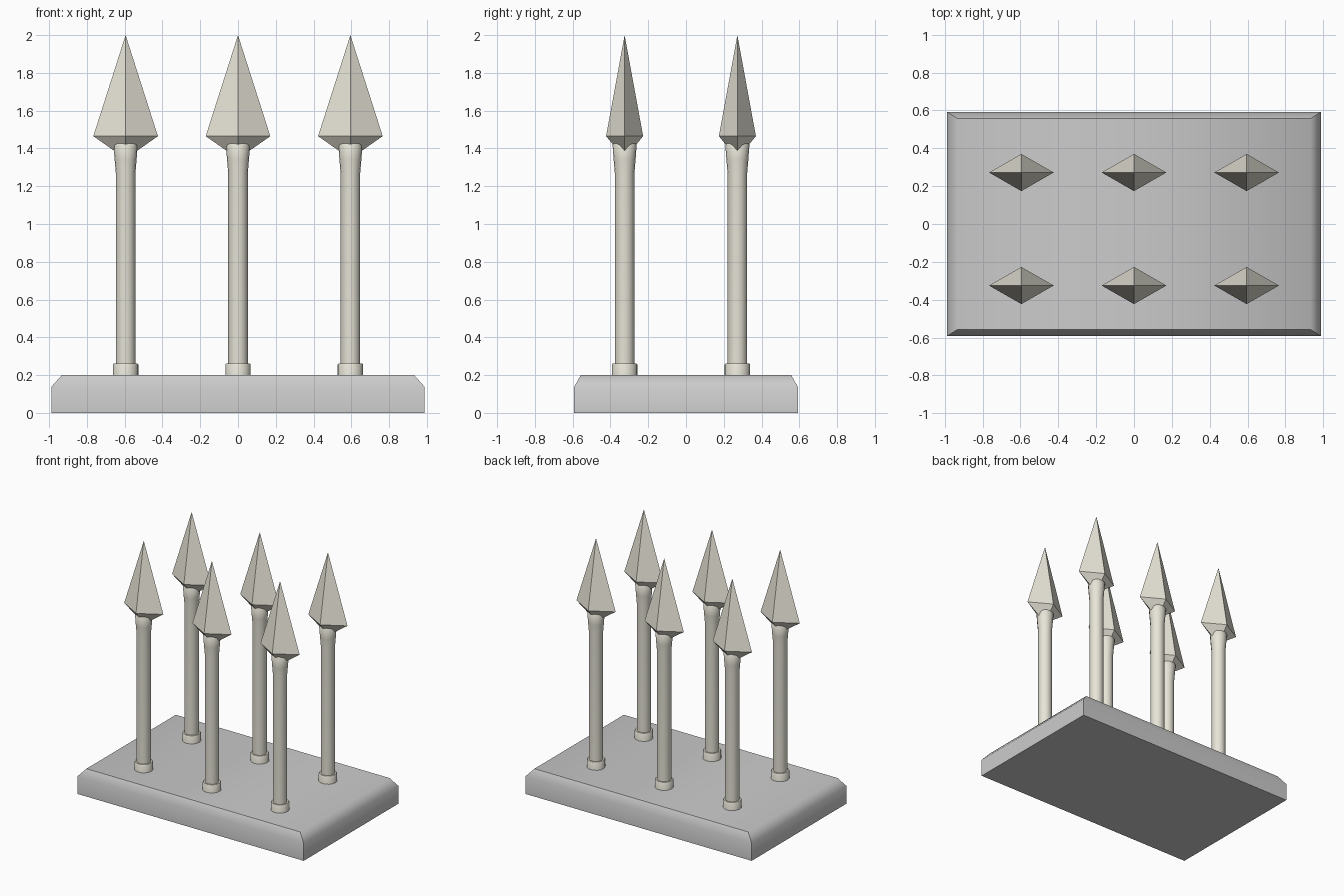
import bpy, bmesh, math

if "Cube" in bpy.data.objects:
    bpy.data.objects.remove(bpy.data.objects["Cube"])

bone = bpy.data.materials.new("pale_bone")
bone.diffuse_color = (0.80, 0.78, 0.68, 1)
bone.use_nodes = True
bone.node_tree.nodes["Principled BSDF"].inputs["Base Color"].default_value = bone.diffuse_color


def add_object(name, bm, location=(0, 0, 0), material=None, smooth=False):
    bmesh.ops.recalc_face_normals(bm, faces=bm.faces)
    mesh = bpy.data.meshes.new(name)
    bm.to_mesh(mesh)
    bm.free()
    obj = bpy.data.objects.new(name, mesh)
    bpy.context.collection.objects.link(obj)
    obj.location = location
    if material:
        mesh.materials.append(material)
    if smooth:
        bpy.ops.object.select_all(action='DESELECT')
        obj.select_set(True)
        bpy.context.view_layer.objects.active = obj
        bpy.ops.object.shade_smooth_by_angle(angle=math.radians(50))
    return obj


def loft(rings):
    """Closed solid through equal-sized rings of points."""
    bm = bmesh.new()
    loops = [[bm.verts.new(p) for p in ring] for ring in rings]
    n = len(loops[0])
    for a, b in zip(loops, loops[1:]):
        for i in range(n):
            j = (i + 1) % n
            bm.faces.new((a[i], a[j], b[j], b[i]))
    bm.faces.new(loops[0])
    bm.faces.new(loops[-1])
    return bm


def lathe(profile, sides=16):
    return loft([[(r * math.cos(math.tau * i / sides), r * math.sin(math.tau * i / sides), z)
                  for i in range(sides)] for r, z in profile])


def rect(x, y, z):
    return [(-x, -y, z), (x, -y, z), (x, y, z), (-x, y, z)]


def spear_head():
    """Two diamond pyramids joined at their widest section."""
    bm = bmesh.new()
    ring = [bm.verts.new(p) for p in
            ((0.171, 0, 1.465), (0, 0.098, 1.465), (-0.171, 0, 1.465), (0, -0.098, 1.465))]
    for z in (2.0, 1.345):
        tip = bm.verts.new((0, 0, z))
        for i in range(4):
            bm.faces.new((ring[i], ring[(i + 1) % 4], tip))
    return bm


# Base slab with chamfered top edge
add_object("base", loft([rect(0.988, 0.592, 0), rect(0.988, 0.592, 0.138),
                         rect(0.933, 0.557, 0.2)]), smooth=True)

# Six spears in a 3 x 2 grid
for y in (-0.325, 0.272):
    for x in (-0.595, 0, 0.595):
        spot = (x, y, 0)
        add_object("shaft", lathe([(0.052, 0.002), (0.052, 1.27), (0.058, 1.34),
                                   (0.064, 1.42), (0.05, 1.44)]), spot, bone, True)
        add_object("collar", lathe([(0.067, 0.15), (0.067, 0.255), (0.063, 0.262)]),
                   spot, bone, True)
        add_object("spear_head", spear_head(), spot, bone)
